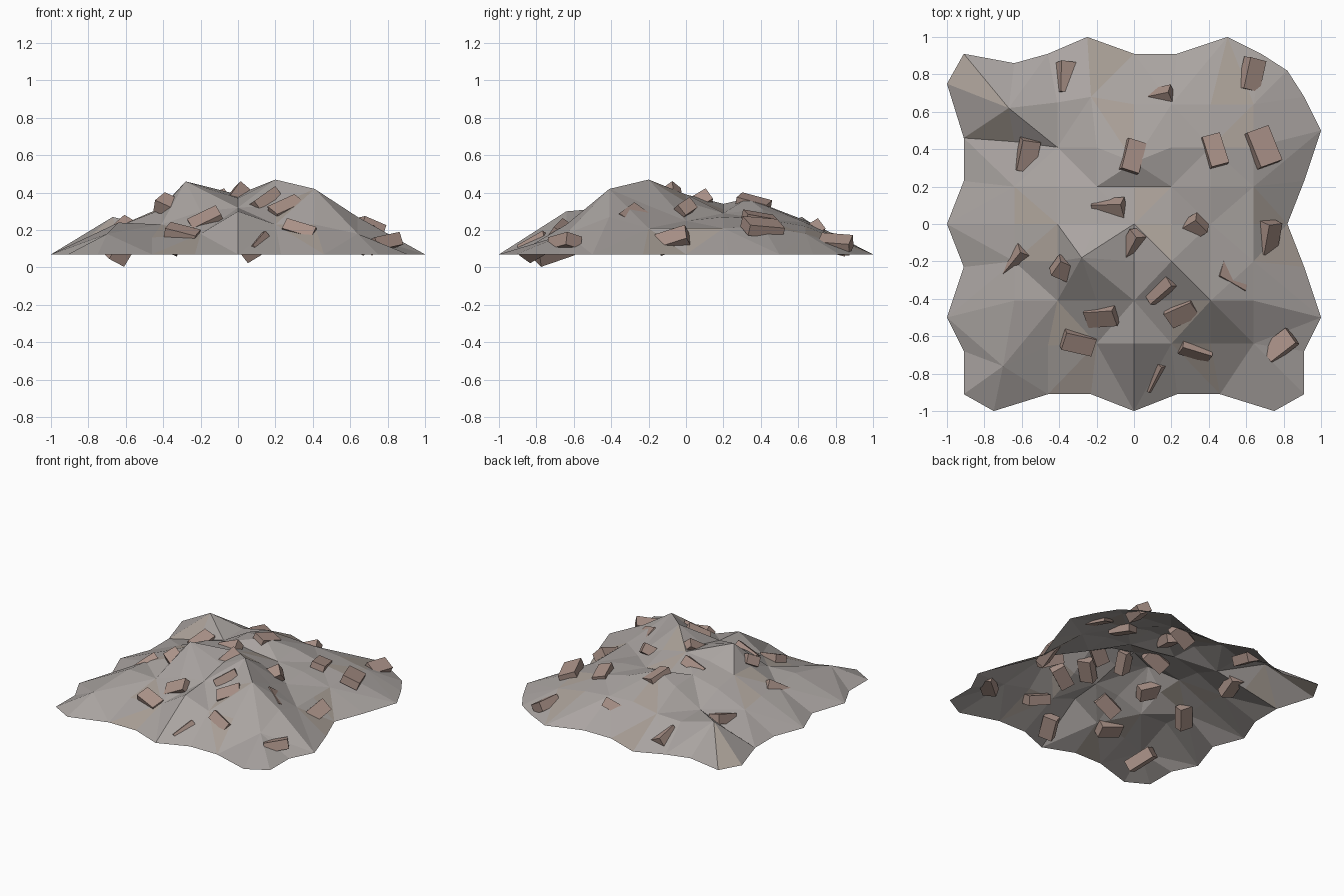
import bpy, bmesh, math
from mathutils import Vector, Matrix, Euler

if "Cube" in bpy.data.objects:
    bpy.data.objects.remove(bpy.data.objects["Cube"])


def material(name, rgb):
    m = bpy.data.materials.new(name)
    m.diffuse_color = (*rgb, 1)
    m.use_nodes = True
    m.node_tree.nodes["Principled BSDF"].inputs["Base Color"].default_value = m.diffuse_color
    return m


stone = material("stone_grey", (0.40, 0.37, 0.355))
dust = material("brown_dust", (0.40, 0.35, 0.31))
clay = material("brick_clay", (0.40, 0.285, 0.245))

# Mound outline, nine points per side, all at the ground edge
RIM = 0.07
back = [(-.91, .91), (-.64, .86), (-.46, .91), (-.25, 1), (0, .91), (.23, .91), (.5, 1), (.68, .91), (.82, .82)]
front = [(-.91, -.91), (-.75, -1), (-.46, -.91), (-.23, -.91), (0, -1), (.23, -.91), (.46, -.91), (.75, -1), (.91, -.91)]
left = [(-1, .75), (-.91, .46), (-.91, .23), (-1, 0), (-.91, -.23), (-1, -.5), (-.91, -.68)]
right = [(.91, .68), (1, .5), (.91, .23), (.82, 0), (.91, -.23), (1, -.5), (.91, -.68)]

# Inner heights, rows from back to front, columns from left to right
steps = [-.64, -.41, -.2, 0, .2, .41, .64]
heights = [
    [.27, .21, .235, .25, .24, .22, .18],
    [.14, .21, .33, .37, .31, .26, .22],
    [.19, .29, .34, .31, .29, .27, .21],
    [.22, .32, .37, .39, .35, .25, .21],
    [.22, .31, .46, .37, .47, .33, .21],
    [.24, .23, .30, .32, .33, .42, .27],
    [.18, .16, .18, .30, .23, .23, .18],
]
# Corners pulled off the regular grid: (row, column) -> position
moved = {(0, 0): (-.67, .62), (0, 1): (-.41, .65), (0, 2): (-.23, .68),
         (1, 0): (-.64, .44), (1, 3): (0, .33), (4, 2): (-.28, -.18),
         (6, 0): (-.70, -.76), (6, 1): (-.46, -.65)}

bm = bmesh.new()
grid = [[bm.verts.new((x, y, RIM)) for x, y in back]]
for r in range(7):
    row = [bm.verts.new((*left[r], RIM))]
    for c in range(7):
        x, y = moved.get((r, c), (steps[c], -steps[r]))
        row.append(bm.verts.new((x, y, heights[r][c])))
    row.append(bm.verts.new((*right[r], RIM)))
    grid.append(row)
grid.append([bm.verts.new((x, y, RIM)) for x, y in front])

# Triangles with alternating diagonals, some dusted brown
for r in range(8):
    for c in range(8):
        a, b = grid[r][c], grid[r][c + 1]
        d, e = grid[r + 1][c], grid[r + 1][c + 1]
        tris = [(a, d, e), (a, e, b)] if (r + c) % 2 == 0 else [(a, d, b), (b, d, e)]
        for i, t in enumerate(tris):
            f = bm.faces.new(t)
            f.material_index = 1 if (r * 5 + c * 3 + i * 4) % 9 == 0 else 0
mesh = bpy.data.meshes.new("rubble_mound")
bm.to_mesh(mesh)
bm.free()
mesh.materials.append(stone)
mesh.materials.append(dust)
bpy.context.collection.objects.link(bpy.data.objects.new("rubble_mound", mesh))


def brick(i, x, y, z, yaw, pitch, roll, size=(.10, .17, .07)):
    b = bmesh.new()
    bmesh.ops.create_cube(b, size=1)
    turn = Euler([math.radians(v) for v in (pitch, roll, yaw)]).to_matrix().to_4x4()
    bmesh.ops.transform(b, matrix=turn @ Matrix.Diagonal((*size, 1)), verts=b.verts)
    low = min(v.co.z for v in b.verts)
    bmesh.ops.translate(b, vec=Vector((x, y, max(z, -low))), verts=b.verts)
    me = bpy.data.meshes.new(f"brick_{i:02d}")
    b.to_mesh(me)
    b.free()
    me.materials.append(clay)
    bpy.context.collection.objects.link(bpy.data.objects.new(me.name, me))


# Loose bricks: x, y, z, yaw, pitch, roll (degrees)
for i, spec in enumerate([
    (-.36, .78, .13, -8, -15, 25), (-.57, .37, .17, -8, 15, 15),
    (.13, .67, .18, -65, 25, 30), (.63, .80, .125, -15, -5, 30),
    (-.01, .36, .335, -18, -15, 15), (.43, .39, .25, 15, -10, 15),
    (-.13, .08, .34, -75, 25, 30), (0, -.11, .365, 5, 45, 40),
    (.30, -.03, .29, -45, 30, 25), (.72, -.07, .145, 8, 25, 45),
    (-.62, -.20, .19, -20, 35, 30), (-.35, -.25, .32, 55, 25, -25),
    (.14, -.34, .35, -60, 30, -20), (.52, -.29, .265, 75, 25, 35),
    (-.17, -.49, .245, -70, 30, 30), (.26, -.47, .31, -55, 25, 25),
    (.33, -.66, .185, 85, 20, 35), (.78, -.65, .13, -55, 10, -15),
    (.10, -.80, .11, -40, 30, -25),
], 1):
    brick(i, *spec)
# Larger bricks
brick(20, .69, .41, .215, 20, -5, 22, (.13, .20, .06))
brick(21, -.30, -.63, .17, 72, 15, -20, (.10, .17, .08))
brick(22, -.66, -.71, .09, 28, 20, 25, (.10, .20, .08))
